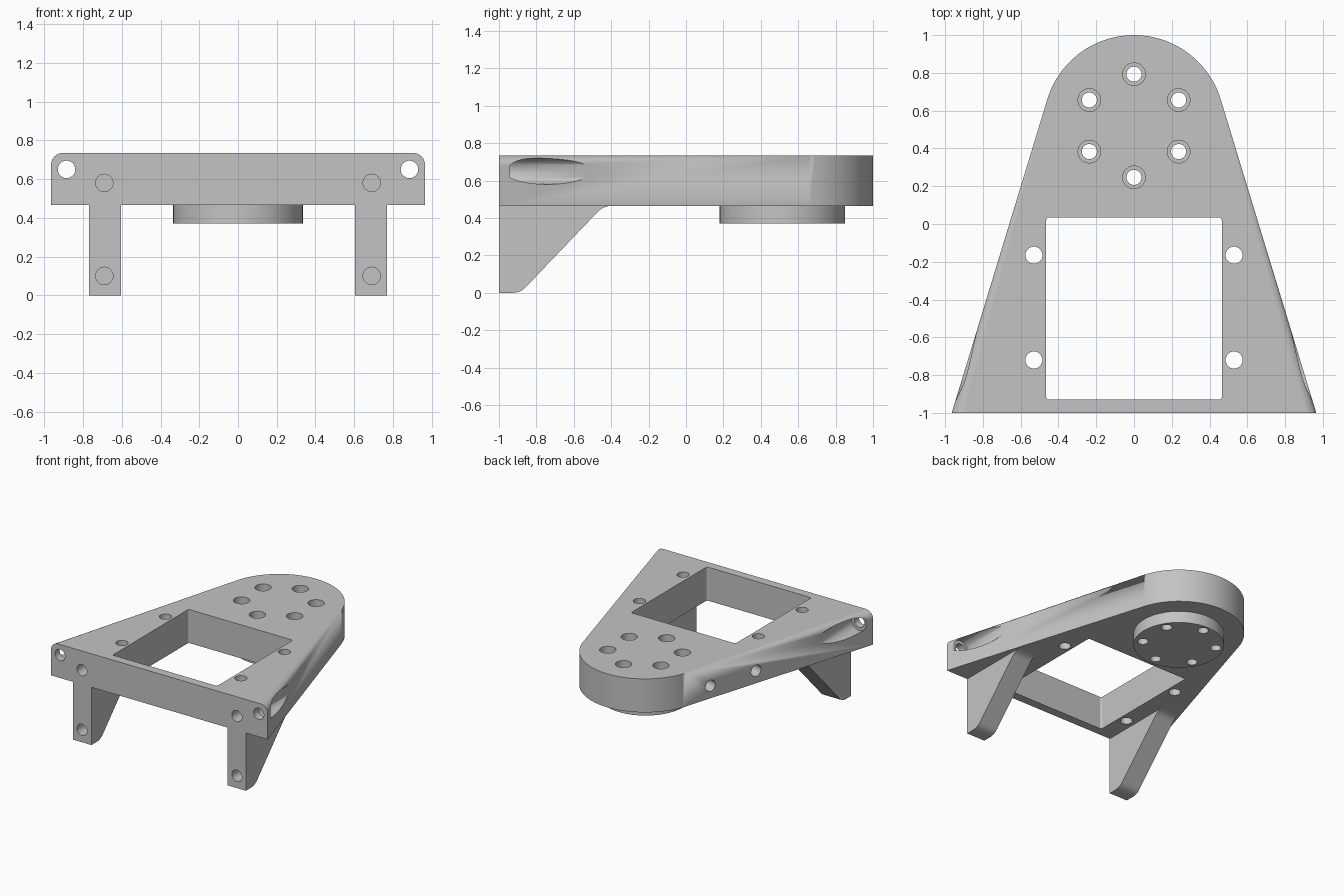
import bpy, bmesh, math
from mathutils import Vector

cube = bpy.data.objects.get("Cube")
if cube:
    bpy.data.objects.remove(cube, do_unlink=True)

# Main dimensions
TOP, BOTTOM = 0.735, 0.465
HALF_FRONT, NOSE_Y, NOSE_R = 0.965, 0.52, 0.48
TILT = math.radians(17)          # angle of the slanted side walls
HOLE = 0.045

grey = bpy.data.materials.new("plain_grey")
grey.use_nodes = True
colour = (0.55, 0.55, 0.55, 1)
grey.diffuse_color = colour
grey.node_tree.nodes["Principled BSDF"].inputs["Base Color"].default_value = colour


def make_object(name, bm):
    bmesh.ops.recalc_face_normals(bm, faces=bm.faces[:])
    mesh = bpy.data.meshes.new(name)
    bm.to_mesh(mesh)
    bm.free()
    mesh.materials.append(grey)
    obj = bpy.data.objects.new(name, mesh)
    bpy.context.collection.objects.link(obj)
    return obj


def extrude(bm, points, offset):
    """Prism from a closed outline of 3D points."""
    offset = Vector(offset)
    low = [bm.verts.new(p) for p in points]
    high = [bm.verts.new(Vector(p) + offset) for p in points]
    bm.faces.new(low)
    bm.faces.new(high)
    for i in range(len(low)):
        j = (i + 1) % len(low)
        bm.faces.new((low[i], low[j], high[j], high[i]))


def drill(bm, origin, direction, profile, sides=40):
    """Turned solid: profile is a list of (distance, radius) along direction."""
    turn = Vector(direction).to_track_quat('Z', 'Y')
    rings = []
    for dist, rad in profile:
        ring = []
        for i in range(sides):
            a = math.tau * i / sides
            local = Vector((rad * math.cos(a), rad * math.sin(a), dist))
            ring.append(bm.verts.new(Vector(origin) + turn @ local))
        rings.append(ring)
    bm.faces.new(rings[0])
    bm.faces.new(rings[-1])
    for a, b in zip(rings, rings[1:]):
        for i in range(sides):
            j = (i + 1) % sides
            bm.faces.new((a[i], a[j], b[j], b[i]))


def curve(a, b, c, steps=8):
    """Rounded corner from a to c, pulled towards b."""
    a, b, c = Vector(a), Vector(b), Vector(c)
    ts = [i / steps for i in range(steps + 1)]
    return [a * (1 - t) ** 2 + b * 2 * t * (1 - t) + c * t * t for t in ts]


# Plate: tapered outline with a round nose, top edge rounded except at the front
outline = [(-HALF_FRONT, -1, BOTTOM), (HALF_FRONT, -1, BOTTOM)]
for i in range(49):
    a = TILT + (math.pi - 2 * TILT) * i / 48
    outline.append((NOSE_R * math.cos(a), NOSE_Y + NOSE_R * math.sin(a), BOTTOM))
bm = bmesh.new()
extrude(bm, outline, (0, 0, TOP - BOTTOM))
rim = [e for e in bm.edges
       if all(v.co.z > TOP - 0.01 for v in e.verts)
       and not all(v.co.y < -0.99 for v in e.verts)]
bmesh.ops.bevel(bm, geom=rim, offset=0.06, segments=8, profile=0.5,
                affect='EDGES', clamp_overlap=False)
plate = make_object("plate", bm)

# Round boss under the nose
bm = bmesh.new()
drill(bm, (0, NOSE_Y - 0.005, 0.37), (0, 0, 1), [(0, 0.335), (BOTTOM - 0.37, 0.335)], 96)
boss = make_object("boss", bm)

# Gusset legs
legs = []
side_shape = [Vector((0, -1, BOTTOM)), Vector((0, -1, 0))]
side_shape += curve((0, -0.93, 0), (0, -0.885, 0), (0, -0.853, 0.034))
side_shape += curve((0, -0.473, 0.432), (0, -0.44, BOTTOM), (0, -0.395, BOTTOM))
for name, side in (("left_leg", 1), ("right_leg", -1)):
    bm = bmesh.new()
    extrude(bm, [p + Vector((side * 0.605, 0, 0)) for p in side_shape],
            (side * 0.165, 0, 0))
    legs.append(make_object(name, bm))

# Cutter: square window with slightly rounded corners
cut = bmesh.new()
x, y0, y1, r = 0.465, -0.93, 0.035, 0.015
window = []
for cx, cy, start in ((x - r, y1 - r, 0), (r - x, y1 - r, 90),
                      (r - x, y0 + r, 180), (x - r, y0 + r, 270)):
    for step in range(5):
        a = math.radians(start + 22.5 * step)
        window.append((cx + r * math.cos(a), cy + r * math.sin(a), BOTTOM - 0.1))
extrude(cut, window, (0, 0, 0.5))

# Cutter: ring of counterbored bolt holes through plate and boss
for i in range(6):
    a = math.radians(90 + 60 * i)
    drill(cut, (0.273 * math.cos(a), NOSE_Y + 0.273 * math.sin(a), 0), (0, 0, 1),
          [(0.3, 0.04), (0.5, 0.04), (0.5, 0.06), (0.8, 0.06)])

for side in (1, -1):
    # Cutter: vertical holes beside the window
    for y in (-0.165, -0.72):
        drill(cut, (side * 0.53, y, 0), (0, 0, 1), [(0.4, HOLE), (0.8, HOLE)])
    # Cutter: blind holes in the front, plate and leg
    for z, depth in ((0.58, 0.2), (0.10, 0.12)):
        drill(cut, (side * 0.69, -1, z), (0, 1, 0), [(-0.05, HOLE), (depth, HOLE)])
    # Cutter: front corner screw holes with wide pockets leaving through the sides
    drill(cut, (side * 0.885, -1, 0.65), (0, 1, 0),
          [(-0.05, HOLE), (0.06, HOLE), (0.06, 0.07), (0.7, 0.07)])

# Cutter: two blind holes in the right side wall
for y in (0.036, 0.44):
    wall_x = -HALF_FRONT + math.tan(TILT) * (y + 1)
    drill(cut, (wall_x, y, 0.565), (math.cos(TILT), -math.sin(TILT), 0),
          [(-0.05, HOLE), (0.15, HOLE)])

cutter = make_object("hole_cutter", cut)
cutter.hide_render = True

# Cut the holes and shade every part
for obj in [plate, boss] + legs:
    bpy.ops.object.select_all(action='DESELECT')
    obj.select_set(True)
    bpy.context.view_layer.objects.active = obj
    mod = obj.modifiers.new("holes", 'BOOLEAN')
    mod.operation = 'DIFFERENCE'
    mod.solver = 'EXACT'
    mod.object = cutter
    bpy.ops.object.modifier_apply(modifier=mod.name)
    bpy.ops.object.shade_smooth_by_angle(angle=math.radians(30))
    weighted = obj.modifiers.new("even_shading", 'WEIGHTED_NORMAL')
    weighted.keep_sharp = True

bpy.data.objects.remove(cutter, do_unlink=True)
